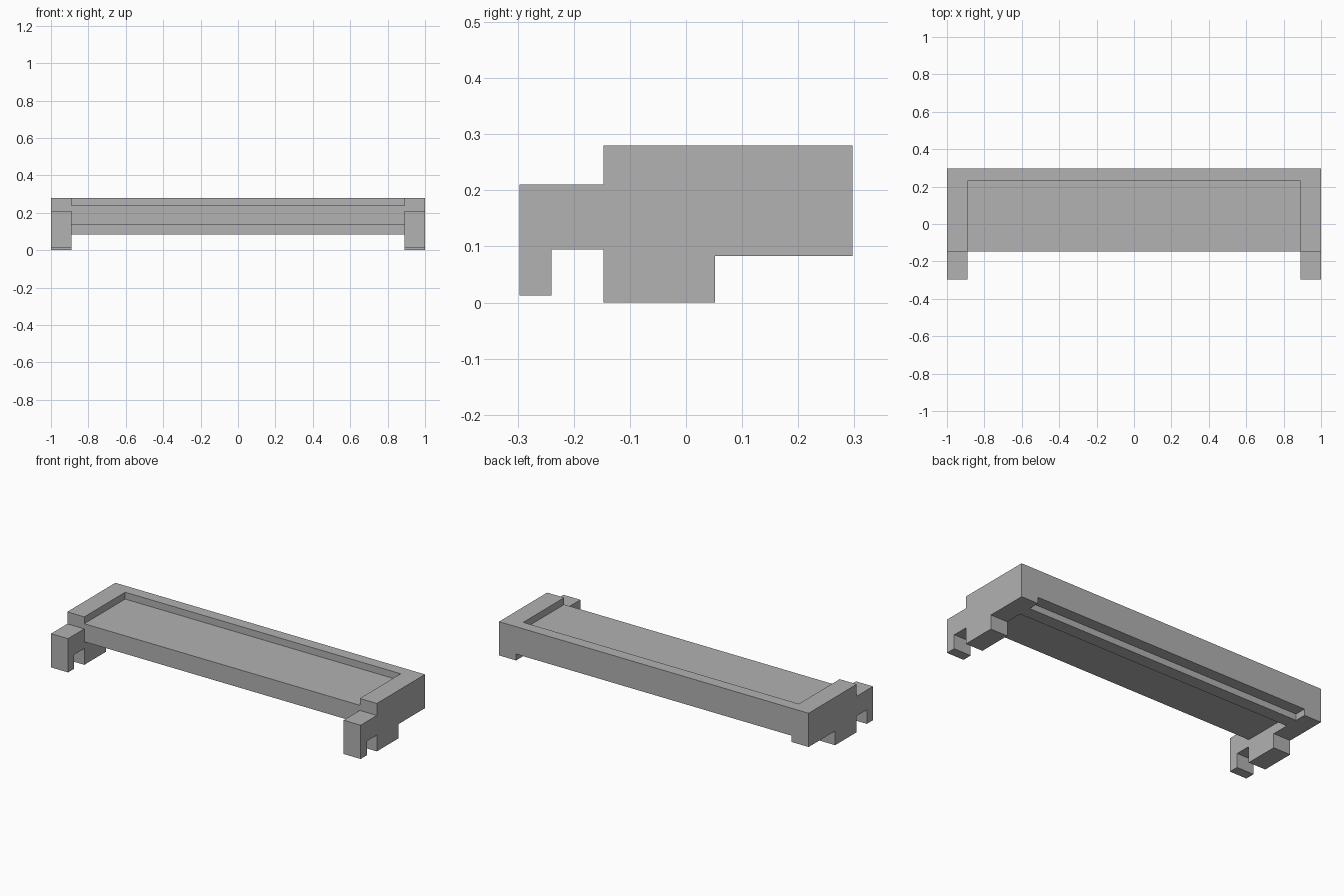
import bpy
import bmesh

cube = bpy.data.objects.get("Cube")
if cube:
    bpy.data.objects.remove(cube, do_unlink=True)

grey = bpy.data.materials.new("plain grey")
grey.use_nodes = True
colour = (0.445, 0.445, 0.445, 1)
grey.diffuse_color = colour
grey.node_tree.nodes["Principled BSDF"].inputs["Base Color"].default_value = colour

HALF, INNER = 1.0, 0.89          # outer and inner faces of the end brackets
BACK, FRONT = 0.297, -0.147      # back wall and front edge of the shelf
TOP, UNDER = 0.28, 0.083         # rim top and bracket underside


def extrude_profile(name, profile, x0, x1):
    """Solid made by sweeping a (y, z) outline from x0 to x1."""
    bm = bmesh.new()
    face = bm.faces.new([bm.verts.new((x0, y, z)) for y, z in profile])
    swept = bmesh.ops.extrude_face_region(bm, geom=[face])["geom"]
    moved = [v for v in swept if isinstance(v, bmesh.types.BMVert)]
    bmesh.ops.translate(bm, verts=moved, vec=(x1 - x0, 0, 0))
    bmesh.ops.recalc_face_normals(bm, faces=bm.faces)
    mesh = bpy.data.meshes.new(name)
    bm.to_mesh(mesh)
    bm.free()
    mesh.materials.append(grey)
    obj = bpy.data.objects.new(name, mesh)
    bpy.context.collection.objects.link(obj)
    return obj


# End brackets: raised rim, foot and hooked front arm
bracket = [
    (BACK, UNDER), (BACK, TOP), (FRONT, TOP), (FRONT, 0.21),
    (-BACK, 0.21), (-BACK, 0.013), (-0.24, 0.013), (-0.24, 0.095),
    (FRONT, 0.095), (FRONT, 0), (0.052, 0), (0.052, UNDER),
]
for side, sign in (("left", 1), ("right", -1)):
    extrude_profile(side + "_end_bracket", bracket, sign * INNER, sign * HALF)

# Shelf between the brackets: panel, back rim and the rail underneath
shelf = [
    (FRONT, 0.135), (FRONT, 0.24), (0.23, 0.24), (0.23, TOP),
    (BACK, TOP), (BACK, 0.12), (0.23, 0.12), (0.23, UNDER),
    (0.155, UNDER), (0.155, 0.135),
]
extrude_profile("shelf_panel", shelf, -INNER, INNER)
